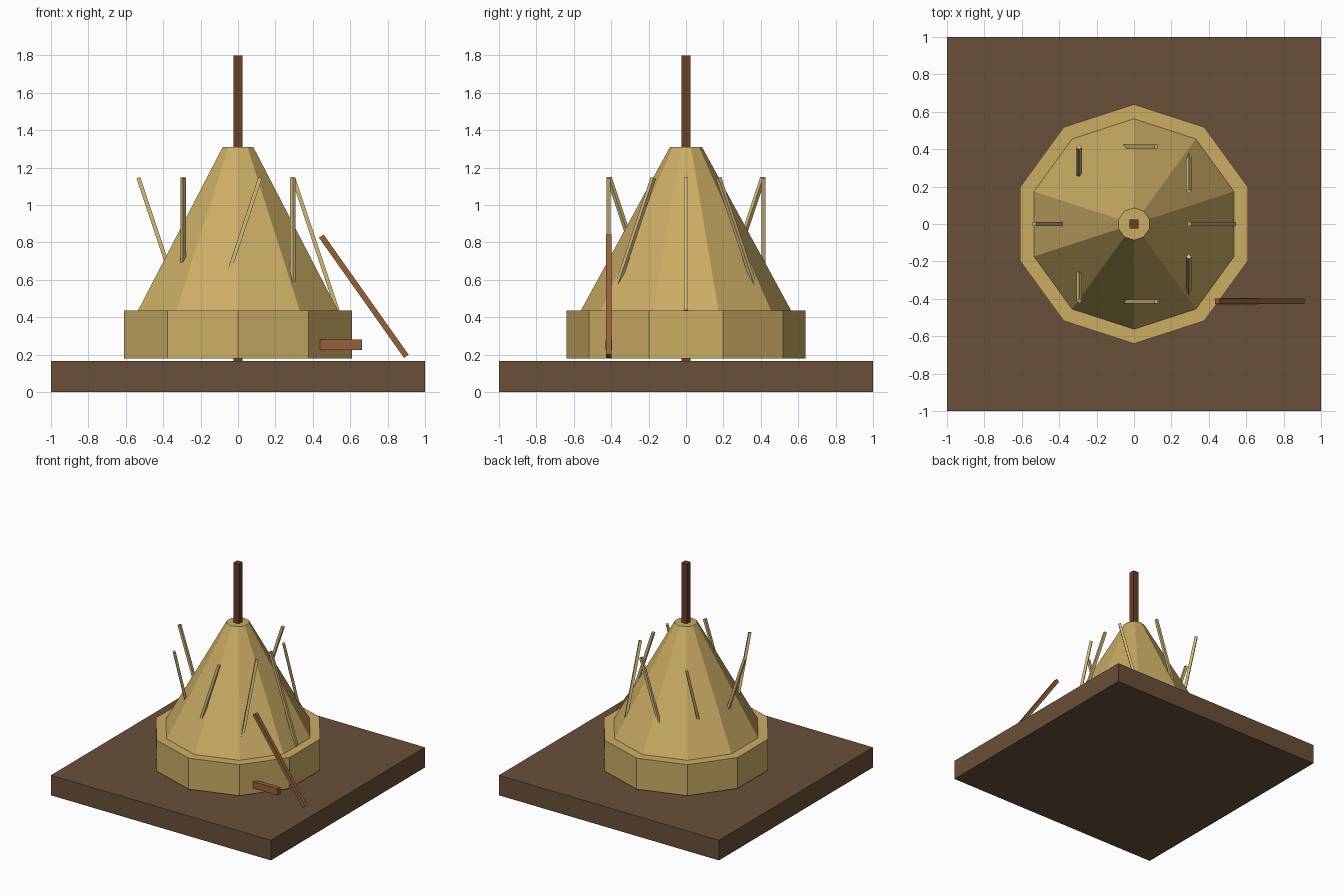
import bpy
import math
from mathutils import Matrix, Vector

if "Cube" in bpy.data.objects:
    bpy.data.objects.remove(bpy.data.objects["Cube"])


def material(name, rgb):
    m = bpy.data.materials.new(name)
    m.diffuse_color = (*rgb, 1)
    m.use_nodes = True
    m.node_tree.nodes["Principled BSDF"].inputs["Base Color"].default_value = m.diffuse_color
    return m


EARTH = material("earth", (0.14, 0.08, 0.04))
STRAW = material("straw", (0.60, 0.42, 0.13))
PALE = material("pale_straw", (0.66, 0.50, 0.20))
POLE = material("dark_wood", (0.14, 0.05, 0.02))
WOOD = material("wood", (0.30, 0.12, 0.04))


def box(name, center, size, mat, rot=None):
    bpy.ops.mesh.primitive_cube_add(size=1)
    o = bpy.context.object
    o.name = name
    o.data.materials.append(mat)
    o.matrix_world = (Matrix.Translation(center) @ (rot or Matrix())
                      @ Matrix.Diagonal((*size, 1)))
    return o


def frustum(name, r1, r2, z1, z2, mat):
    # Ten-sided, with corners on the y axis
    bpy.ops.mesh.primitive_cone_add(vertices=10, radius1=r1, radius2=r2,
                                    depth=z2 - z1, location=(0, 0, (z1 + z2) / 2))
    o = bpy.context.object
    o.name = name
    o.data.materials.append(mat)
    return o


# Ground slab
box("ground_slab", (0, 0, 0.0825), (2, 2, 0.165), EARTH)

# Stack: low drum, tapered heap and central pole
frustum("stack_base", 0.64, 0.64, 0.18, 0.435, STRAW)
frustum("stack_heap", 0.563, 0.086, 0.434, 1.31, STRAW)
box("center_pole", (0, 0, 0.9825), (0.05, 0.05, 1.635), POLE)

# Loose straws in a ring, each leaning along x or y
leans = [(-1, 0), (0, -1), (1, 0), (0, 1)] * 2
for i, (dx, dy) in enumerate(leans):
    a = i * math.pi / 4
    tilt = Vector((0, 0, 1)).rotation_difference(
        Vector((dx * 0.12, dy * 0.12, 0.36))).to_matrix().to_4x4()
    box(f"loose_straw_{i + 1}", (0.414 * math.cos(a), 0.414 * math.sin(a), 0.79),
        (0.021, 0.021, 0.75), PALE, tilt @ Matrix.Rotation(a, 4, 'Z'))

# Fork leaning against the stack: slanted handle and crossbar
top, bottom = Vector((0.445, -0.413, 0.834)), Vector((0.9, -0.413, 0.191))
axis = top - bottom
box("fork_handle", (top + bottom) / 2, (0.03, 0.03, axis.length), WOOD,
    Matrix.Rotation(math.atan2(axis.x, axis.z), 4, 'Y'))
box("fork_crossbar", (0.55, -0.413, 0.253), (0.225, 0.036, 0.055), WOOD)
